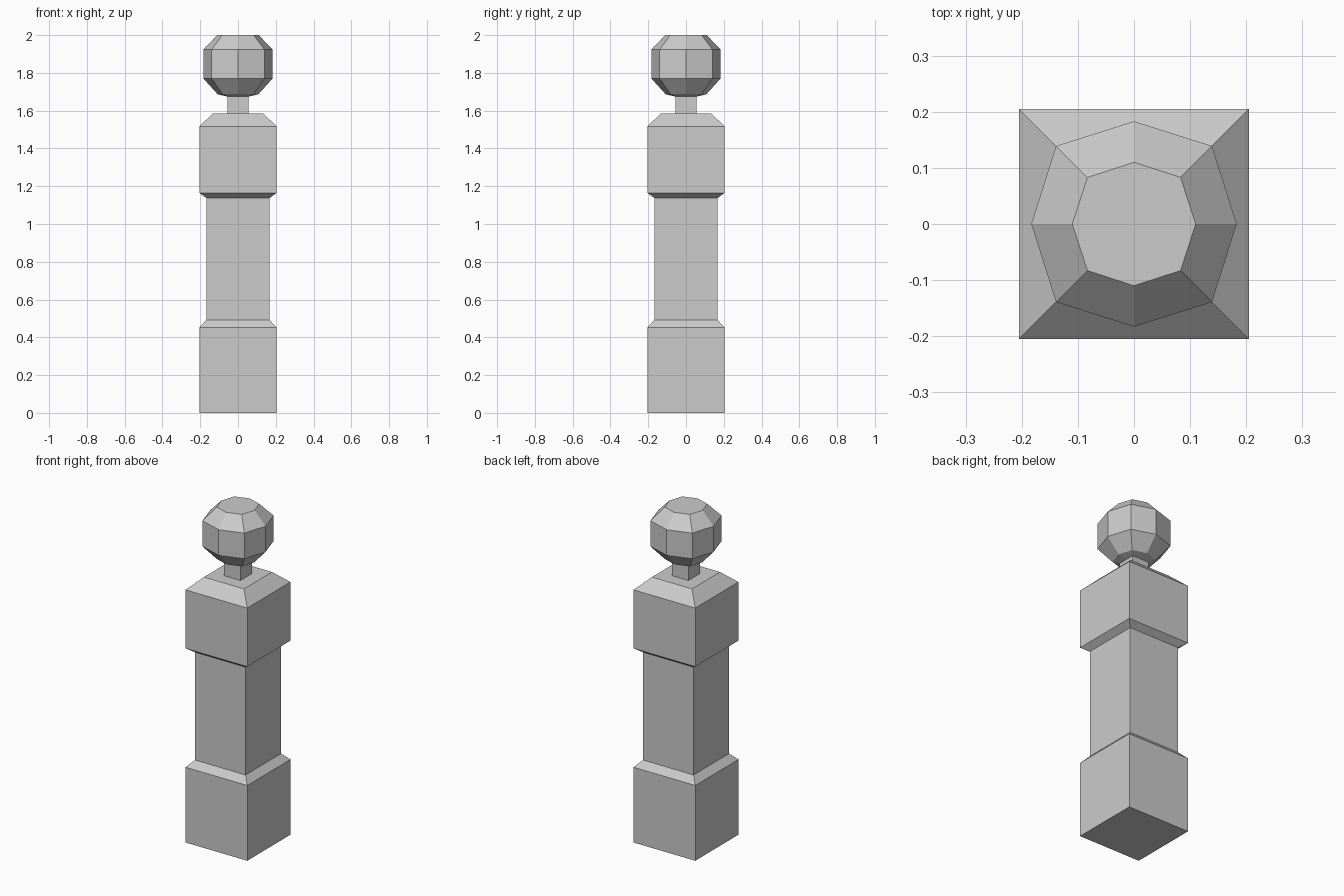
import bpy, bmesh

if "Cube" in bpy.data.objects:
    bpy.data.objects.remove(bpy.data.objects["Cube"])


def square(half):
    return [(half, -half), (half, half), (-half, half), (-half, -half)]


def octagon(axis, diag):
    # axis: reach along x and y, diag: x and y of the diagonal corners
    return [(axis, 0), (diag, diag), (0, axis), (-diag, diag),
            (-axis, 0), (-diag, -diag), (0, -axis), (diag, -diag)]


def loft(name, sections, cap_bottom=True, cap_top=True):
    bm = bmesh.new()
    rings = [[bm.verts.new((x, y, z)) for x, y in pts] for z, pts in sections]
    n = len(rings[0])
    for low, high in zip(rings, rings[1:]):
        for i in range(n):
            j = (i + 1) % n
            bm.faces.new((low[i], low[j], high[j], high[i]))
    if cap_bottom:
        bm.faces.new(rings[0][::-1])
    if cap_top:
        bm.faces.new(rings[-1])
    mesh = bpy.data.meshes.new(name)
    bm.to_mesh(mesh)
    bm.free()
    obj = bpy.data.objects.new(name, mesh)
    bpy.context.collection.objects.link(obj)
    return obj


# Square post: plinth, slim shaft and chamfered head
post_profile = [(0, 0.205), (0.452, 0.205), (0.491, 0.168), (1.138, 0.168),
                (1.165, 0.205), (1.517, 0.205), (1.585, 0.133)]
loft("post", [(z, square(h)) for z, h in post_profile])

# Square neck under the ball
loft("neck", [(1.585, square(0.055)), (1.674, square(0.055))], False, False)

# Faceted ball, its underside closing in to the square neck
ball_profile = [(1.674, 0.055, 0.055), (1.687, 0.108, 0.082), (1.77, 0.183, 0.139),
                (1.924, 0.183, 0.139), (2.0, 0.11, 0.083)]
loft("ball_finial", [(z, octagon(a, d)) for z, a, d in ball_profile], cap_bottom=False)
